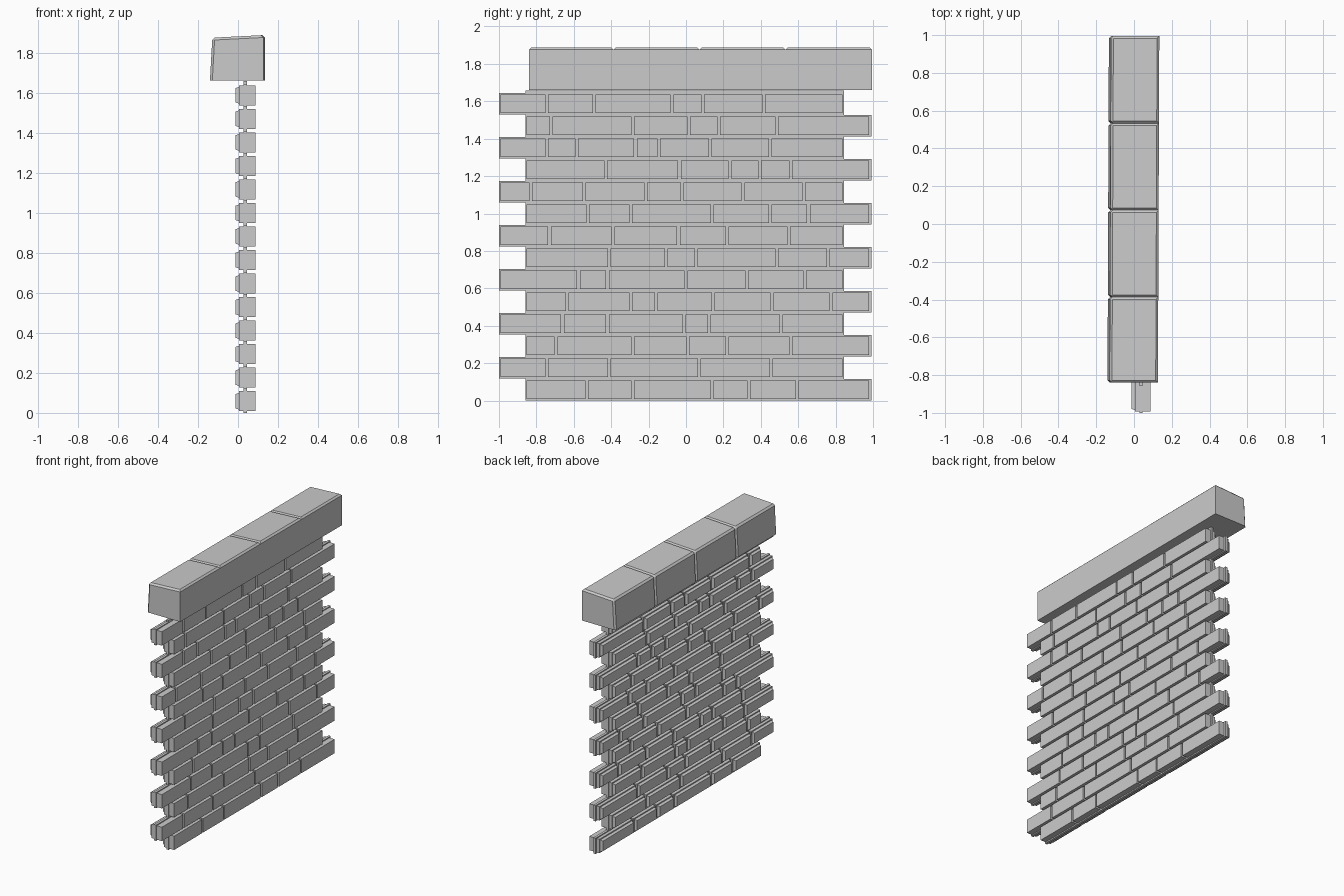
import bpy, bmesh

if "Cube" in bpy.data.objects:
    bpy.data.objects.remove(bpy.data.objects["Cube"])

PITCH = 0.1176
GAP = 0.007

# joint positions along y for every course, bottom to top
ROWS = [
    [-.86, -.53, -.285, .14, .335, .595, .985],
    [-1, -.745, -.41, .07, .455, .845],
    [-.86, -.695, -.285, .01, .22, .56, .985],
    [-1, -.66, -.42, -.01, .125, .51, .845],
    [-.86, -.635, -.295, -.16, .145, .46, .775, .985],
    [-1, -.575, -.42, 0, .325, .635, .845],
    [-.86, -.41, -.105, .055, .485, .76, .985],
    [-1, -.73, -.39, -.04, .22, .55, .845],
    [-.86, -.525, -.295, .14, .45, .655, .985],
    [-1, -.83, -.545, -.215, -.02, .305, .63, .845],
    [-.86, -.43, -.035, .235, .395, .56, .985],
    [-1, -.745, -.585, -.27, -.145, .13, .45, .845],
    [-.86, -.72, -.285, .015, .175, .485, .985],
    [-1, -.745, -.49, -.075, .09, .415, .845],
]


def finish(name, bm):
    bmesh.ops.recalc_face_normals(bm, faces=bm.faces[:])
    me = bpy.data.meshes.new(name)
    bm.to_mesh(me)
    bm.free()
    bpy.context.collection.objects.link(bpy.data.objects.new(name, me))


def prism(bm, profile, y0, y1):
    """Extrude an x-z profile from y0 to y1."""
    a = [bm.verts.new((x, y0, z)) for x, z in profile]
    b = [bm.verts.new((x, y1, z)) for x, z in profile]
    n = len(profile)
    bm.faces.new(a)
    bm.faces.new(b[::-1])
    for i in range(n):
        j = (i + 1) % n
        bm.faces.new((a[i], b[i], b[j], a[j]))
    return a + b


def box(bm, x0, x1, y0, y1, z0, z1):
    return prism(bm, [(x0, z0), (x1, z0), (x1, z1), (x0, z1)], y0, y1)


front, back, core = bmesh.new(), bmesh.new(), bmesh.new()

# mortar slab with toothed ends
box(core, .028, .046, -.858, .845, 0, 1.658)
for i, row in enumerate(ROWS):
    z = .0585 + PITCH * i
    if i % 2:
        box(core, .028, .046, -1, -.858, z - .057, z + .057)
    else:
        box(core, .028, .046, .845, .992, z - .057, z + .057)
    for y0, y1 in zip(row, row[1:]):
        # flat bricks on one face, chamfered bricks on the other
        box(front, .036, .0875, y0 + GAP, y1 - GAP, z - .05, z + .05)
        vs = box(back, -.012, .03, y0 + GAP, y1 - GAP, z - .05, z + .05)
        for v in vs:
            if v.co.x < 0:
                v.co.y += .014 if v.co.y < (y0 + y1) / 2 else -.014
                v.co.z += .014 if v.co.z < z else -.014
                side = v
        # straight sides below the chamfer
        box(back, .006, .0305, y0 + GAP, y1 - GAP, z - .05, z + .05)
finish("mortar_core", core)
finish("flat_face_bricks", front)
finish("chamfered_face_bricks", back)

# coping stones, chamfered on the top and the sloping side
cap = bmesh.new()
joints = [-.84, -.387, .073, .533, .995]
for y0, y1 in zip(joints, joints[1:]):
    vs = prism(cap, [(-.137, 1.66), (.13, 1.66), (.13, 1.888), (-.125, 1.875)], y0, y1)
    edges = []
    for e in {e for v in vs for e in v.link_edges}:
        m = (e.verts[0].co + e.verts[1].co) / 2
        if m.z > 1.8 or (m.x < 0 and m.z > 1.7):
            edges.append(e)
        elif m.x < -.12 and abs(m.x) < .135:
            edges.append(e)
    bmesh.ops.bevel(cap, geom=edges, offset=.012, segments=1, affect='EDGES')
for v in cap.verts:
    v.co.x += .004 * v.co.y
finish("coping_stones", cap)
